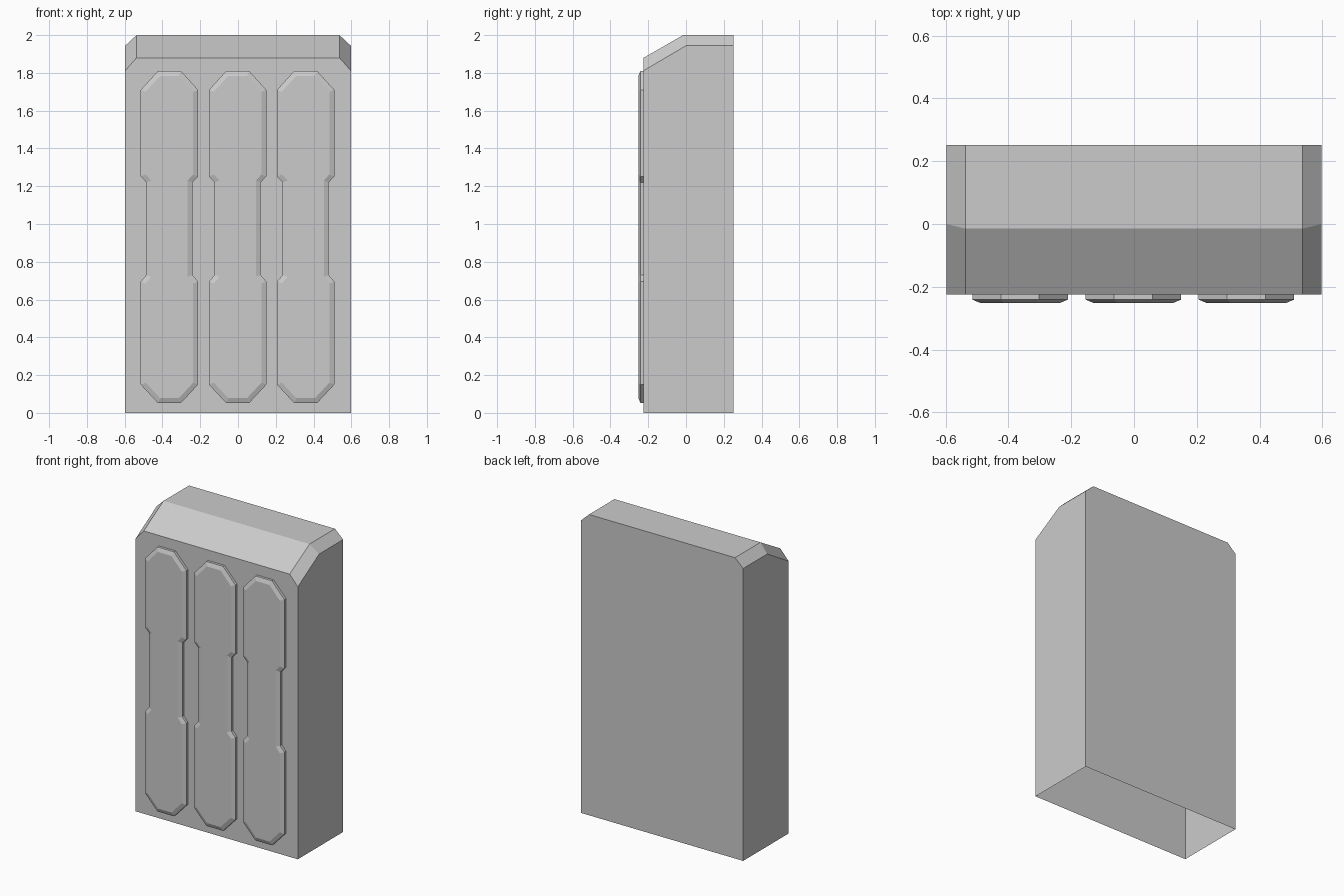
import bpy, bmesh, math

if "Cube" in bpy.data.objects:
    bpy.data.objects.remove(bpy.data.objects["Cube"])

FRONT, BACK = -0.224, 0.252


def finish(bm, name):
    mesh = bpy.data.meshes.new(name)
    bm.to_mesh(mesh)
    bm.free()
    obj = bpy.data.objects.new(name, mesh)
    bpy.context.collection.objects.link(obj)
    return obj


def section(bm, outer, inner):
    """Cross-section arch; outer and inner are (y, z) of the chamfer corners."""
    (yo, zo), (yi, zi) = outer, inner
    pts = [(-0.597, yo, 0), (-0.597, yo, zo), (-0.537, yi, zi),
           (0.537, yi, zi), (0.597, yo, zo), (0.597, yo, 0)]
    return [bm.verts.new(p) for p in pts]


# Body: shell with an open bottom, sloped front top and chamfered top corners
bm = bmesh.new()
rings = [section(bm, (FRONT, 1.812), (FRONT, 1.88)),
         section(bm, (0.0, 1.944), (-0.015, 2.0)),
         section(bm, (BACK, 1.944), (BACK, 2.0))]
for a, b in zip(rings, rings[1:]):
    for i in range(5):
        bm.faces.new((a[i], b[i], b[i + 1], a[i + 1]))
bm.faces.new(rings[0])
bm.faces.new(rings[2][::-1])
bmesh.ops.recalc_face_normals(bm, faces=bm.faces)
bmesh.ops.dissolve_limit(bm, angle_limit=math.radians(0.5),
                         verts=bm.verts, edges=bm.edges)
finish(bm, "body_shell")

# Raised front panels: waisted octagon outline with a shallow bevelled rim
side = [(0.061, 0.052), (0.152, 0.15), (0.152, 0.695), (0.122, 0.73),
        (0.122, 1.22), (0.152, 1.252), (0.152, 1.71), (0.061, 1.81)]
outline = side + [(-x, z) for x, z in reversed(side)]
for label, cx in (("left", -0.363), ("middle", -0.002), ("right", 0.358)):
    bm = bmesh.new()
    base = [bm.verts.new((cx + x, FRONT, z)) for x, z in outline]
    rim = [bm.verts.new((cx + x, -0.241, z)) for x, z in outline]
    n = len(outline)
    for i in range(n):
        j = (i + 1) % n
        bm.faces.new((base[i], base[j], rim[j], rim[i]))
    face = bm.faces.new(rim)
    bm.normal_update()
    bmesh.ops.inset_region(bm, faces=[face], thickness=0.026, depth=0.011,
                           use_even_offset=True)
    finish(bm, "front_panel_" + label)
